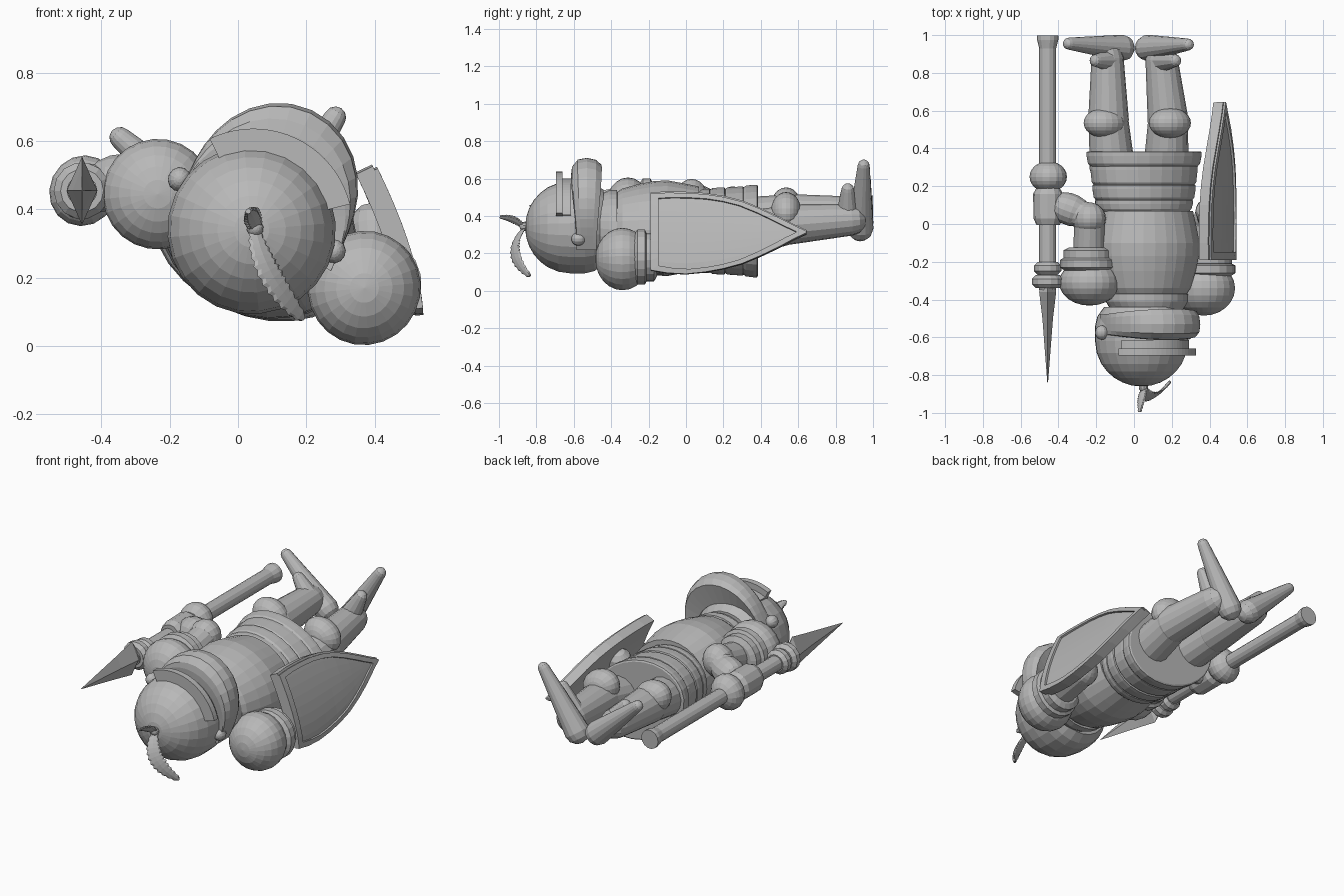
import bpy, bmesh, math
from mathutils import Vector

if "Cube" in bpy.data.objects:
    bpy.data.objects.remove(bpy.data.objects["Cube"])

metal = bpy.data.materials.new("plain_grey")
metal.diffuse_color = (0.48, 0.48, 0.48, 1)
metal.use_nodes = True
metal.node_tree.nodes["Principled BSDF"].inputs["Base Color"].default_value = metal.diffuse_color

ROLL = math.radians(25)                      # the figure is rolled about its long axis
SIDE = Vector((math.cos(ROLL), 0, -math.sin(ROLL)))
FACE = Vector((math.sin(ROLL), 0, math.cos(ROLL)))


def make(name, verts, faces, solid=0):
    me = bpy.data.meshes.new(name)
    me.from_pydata([tuple(v) for v in verts], [], faces)
    bm = bmesh.new()
    bm.from_mesh(me)
    bmesh.ops.recalc_face_normals(bm, faces=bm.faces)
    bm.to_mesh(me)
    bm.free()
    me.materials.append(metal)
    ob = bpy.data.objects.new(name, me)
    bpy.context.collection.objects.link(ob)
    if solid:
        mod = ob.modifiers.new("thickness", "SOLIDIFY")
        mod.thickness, mod.offset = solid, 0
    return ob


def loft(name, secs, segs=20, ref=SIDE):
    """Skin elliptical rings (x, y, z, a, b) set square to their path."""
    pts = [Vector(s[:3]) for s in secs]
    verts, n = [], len(secs)
    for i, s in enumerate(secs):
        t = (pts[min(i + 1, n - 1)] - pts[max(i - 1, 0)]).normalized()
        e1 = (ref - t * ref.dot(t)).normalized()
        e2 = t.cross(e1)
        for k in range(segs):
            q = 2 * math.pi * k / segs
            verts.append(pts[i] + e1 * s[3] * math.cos(q) + e2 * s[4] * math.sin(q))
    faces = [(i * segs + k, i * segs + (k + 1) % segs, (i + 1) * segs + (k + 1) % segs, (i + 1) * segs + k)
             for i in range(n - 1) for k in range(segs)]
    faces += [tuple(range(segs)), tuple(range((n - 1) * segs, n * segs))]
    return make(name, verts, faces)


def lathe(name, cx, cz, prof, segs=24):
    """Turned shape along y from (y, side radius, depth radius)."""
    return loft(name, [(cx, y, cz, a, b) for y, a, b in prof], segs)


def ball(name, c, r, segs=20):
    rx, ry, rz = r
    return lathe(name, c[0], c[2], [(c[1] - ry * math.cos(math.pi * i / 12), max(rx * math.sin(math.pi * i / 12), .001),
                                     max(rz * math.sin(math.pi * i / 12), .001)) for i in range(13)], segs)


def limb(name, p, q, r0, r1, segs=16, ref=SIDE):
    """Tapered limb with rounded ends."""
    p, q = Vector(p), Vector(q)
    d = (q - p).normalized()
    secs = []
    for c, r, angs in ((p, r0, (-88, -60, -30, 0)), (q, r1, (0, 30, 60, 88))):
        for a in angs:
            a = math.radians(a)
            secs.append((*(c + d * r * math.sin(a)), r * math.cos(a), r * math.cos(a)))
    return loft(name, secs, segs, ref)


def arc_band(name, cx, cz, half, prof, steps=20):
    """Closed profile swept round the face; prof(theta) gives (y, radius) points."""
    verts, faces = [], []
    for i in range(steps + 1):
        th = math.radians(half) * (2 * i / steps - 1)
        ring = prof(th)
        m = len(ring)
        for y, r in ring:
            verts.append(Vector((cx, y, cz)) + (SIDE * math.sin(th) + FACE * math.cos(th)) * r)
    for i in range(steps):
        for k in range(m):
            faces.append((i * m + k, i * m + (k + 1) % m, (i + 1) * m + (k + 1) % m, (i + 1) * m + k))
    faces += [tuple(range(m)), tuple(range(steps * m, steps * m + m))]
    return make(name, verts, faces)


# helmet dome
HX, HZ, HR = 0.04, 0.34, 0.247
dome = [(-0.62 - 0.24 * math.cos(math.radians(a)), HR * math.sin(math.radians(a)), HR * math.sin(math.radians(a)))
        for a in (1, 12, 24, 36, 48, 60, 75, 90)]
lathe("helmet", HX, HZ, dome + [(-0.54, HR, HR), (-0.49, .235, .235), (-0.44, .2, .2)])


# raised visor, brow plate and hinges
def visor(th):
    c = math.cos(th) ** 2
    r = 0.25 + 0.132 * c
    k = 0.65 + 0.35 * c
    return [(-0.53 + dy * k, max(r - dr * c, .22)) for dy, dr in
            ((-0.085, .09), (-0.08, .05), (-0.05, .01), (0, 0), (0.05, .012), (0.08, .04))] + [(-0.53 + .05 * k, .22), (-0.53 - .08 * k, .22)]


arc_band("visor", 0.055, HZ + .005, 95, visor)
arc_band("brow_plate", HX + .005, HZ + .005, 51, lambda t: [(-.695, .2), (-.695, .292), (-.66, .292), (-.66, .2)])
arc_band("eye_plate", HX + .005, HZ + .005, 51, lambda t: [(-.665, .2), (-.665, .255), (-.615, .255), (-.615, .2)])
for s in (-1, 1):
    ball("visor_hinge", Vector((0.055, -0.575, 0.383)) + SIDE * s * 0.25, (.034, .038, .036), 12)


# plume feathers with serrated edges
def feather(name, a, b, c, width, ref, n=24):
    a, b, c = Vector(a), Vector(b), Vector(c)
    secs = []
    for i in range(n + 1):
        t = i / n
        p = a * (1 - t) ** 2 + b * 2 * t * (1 - t) + c * t * t
        w = width * (0.2 + math.sin(math.pi * min(t * .85 + .08, 1)) * .8) * (1 if i % 2 else .8)
        secs.append((*p, w if i < n else .008, .008))
    loft(name, secs, 8, Vector(ref))


feather("long_feather", (0.05, -0.86, 0.34), (0.07, -0.98, 0.21), (0.19, -0.835, 0.08), .045, (0.75, 0.6, 0.3))
feather("short_feather", (0.06, -0.86, 0.33), (0.04, -0.9, 0.39), (0.03, -0.995, 0.395), .032, (0.7, 0, 0.7))
ball("plume_holder", (0.05, -0.865, 0.345), (.025, .025, .025), 10)

# breastplate and collar
TX, TZ = 0.068, 0.335
chest = [(-.37, .215), (-.34, .237), (-.25, .265), (-.17, .282), (-.1, .286), (-.03, .272), (.07, .25)]
lathe("breastplate", TX, TZ, [(y, a, a * .87) for y, a in chest], 28)
lathe("collar", TX, TZ, [(-.46, .19, .18), (-.41, .222, .2), (-.37, .222, .2), (-.365, .2, .18)], 28)

# overlapping skirt plates
for y0, y1, a, b in ((.05, .13, .268, .215), (.11, .21, .285, .222), (.19, .31, .297, .224), (.29, .385, .32, .23)):
    lathe("skirt_plate", 0.053, 0.32, [(y0, a - .035, b - .025), (y0 + .03, a - .008, b - .004), (y1 - .025, a, b),
                                      (y1 - .005, a, b), (y1, a - .008, b - .008)], 28)

# legs: thigh, knee guard, shin, ankle guard, foot
legs = (((-.115, .3, .38), (-.135, .55, .41), (-.155, .535, .455), (-.14, .88, .42), (-.125, .865, .44), (-.2, .865, .54), (-.065, .932, .365), (-.345, .955, .61)),
        ((.17, .3, .3), (.18, .55, .355), (.19, .535, .43), (.145, .88, .38), (.15, .865, .42), (.215, .865, .54), (.075, .932, .335), (.285, .95, .67)))
for hip, knee, guard, ankle, cuff_a, cuff_b, heel, toe in legs:
    limb("thigh", hip, knee, .12, .105)
    limb("shin", knee, ankle, .108, .085)
    ball("knee_guard", guard, (.115, .08, .095))
    limb("ankle_guard", cuff_a, cuff_b, .06, .035, 12, Vector((0, 1, 0)))
    limb("foot", heel, toe, .07, .032, 16, Vector((0, 1, 0)))

# shoulders, with small plates beneath
for c, r in (((-.235, -.31, .445), (.162, .122, .162)), ((.37, -.34, .17), (.165, .145, .168))):
    ball("shoulder_guard", c, r, 24)
    for i, k in enumerate((.148, .13)):
        y = c[1] + .09 + i * .05
        lathe("shoulder_plate", c[0] - .01 + .03 * (c[0] > 0), c[2] + .01,
              [(y - .03, k - .03, k - .03), (y - .01, k, k), (y + .03, k, k), (y + .045, k - .03, k - .03)], 20)

# spear arm
limb("spear_upper_arm", (-.24, -.2, .45), (-.235, .02, .5), .085, .08)
ball("spear_elbow", (-.24, .03, .5), (.09, .085, .1), 16)
limb("spear_forearm", (-.25, .04, .5), (-.42, .1, .46), .075, .07)
limb("spear_cuff", (-.32, .07, .48), (-.36, .085, .475), .085, .085)
lathe("spear_hand", -.455, .455, [(-.005, .06, .07), (.03, .075, .085), (.16, .078, .085), (.19, .06, .07)], 12)

# shield arm
limb("shield_upper_arm", (.385, -.25, .17), (.405, .02, .19), .09, .08)
ball("shield_elbow", (.405, .03, .2), (.088, .085, .09), 16)
limb("shield_forearm", (.405, .03, .22), (.395, .07, .35), .07, .07)

# spear: shaft, butt, grip ball, collars and blade
SX, SZ = -.457, .455
lathe("spear_shaft", SX, SZ, [(-.35, .045, .045), (.93, .045, .045), (.975, .056, .056), (.999, .056, .056)], 14)
ball("spear_grip_ball", (SX + .003, .25, SZ), (.098, .082, .105), 16)
for y, r in ((-.235, .072), (-.305, .083)):
    lathe("spear_collar", SX, SZ, [(y - .035, r - .02, r - .02), (y - .015, r, r), (y + .015, r, r), (y + .035, r - .02, r - .02)], 14)
loft("spear_blade", [(SX, -.33, SZ, .04, .06), (SX, -.36, SZ, .045, .1), (SX, -.5, SZ, .028, .07), (SX, -.84, SZ, .002, .002)],
     4, Vector((1, 0, 0)))

# shield: curved pointed plate with a raised rim
STATIONS = ((-.19, .515, .11), (-.1, .52, .095), (0, .518, .09), (.1, .512, .1), (.2, .497, .118),
            (.3, .472, .145), (.4, .432, .187), (.5, .385, .235), (.58, .345, .278), (.645, .315, .308))


def shield_point(y, z, scale, lift):
    y, z = .16 + (y - .16) * scale, .312 + (z - .312) * scale
    h = max((z - .09) / .43, 0)
    return (.503 - .135 * h ** 1.6 - .06 * max(y - .25, 0) ** 2 + lift, y, z)


N = 8
grid = [shield_point(y, t + (b - t) * j / N, 1, 0) for y, t, b in STATIONS for j in range(N + 1)]
make("shield", grid, [(i * 9 + j, i * 9 + j + 1, i * 9 + j + 10, i * 9 + j + 9)
                      for i in range(len(STATIONS) - 1) for j in range(N)], .055)
loop = [(y, t) for y, t, b in STATIONS] + [(y, b) for y, t, b in reversed(STATIONS)]
loop += [(-.19, .11 + .405 * j / N) for j in range(1, N)]
m = len(loop)
rim = [shield_point(y, z, s, .028) for s in (1, .88) for y, z in loop]
make("shield_rim", rim, [(k, (k + 1) % m, m + (k + 1) % m, m + k) for k in range(m)], .024)
